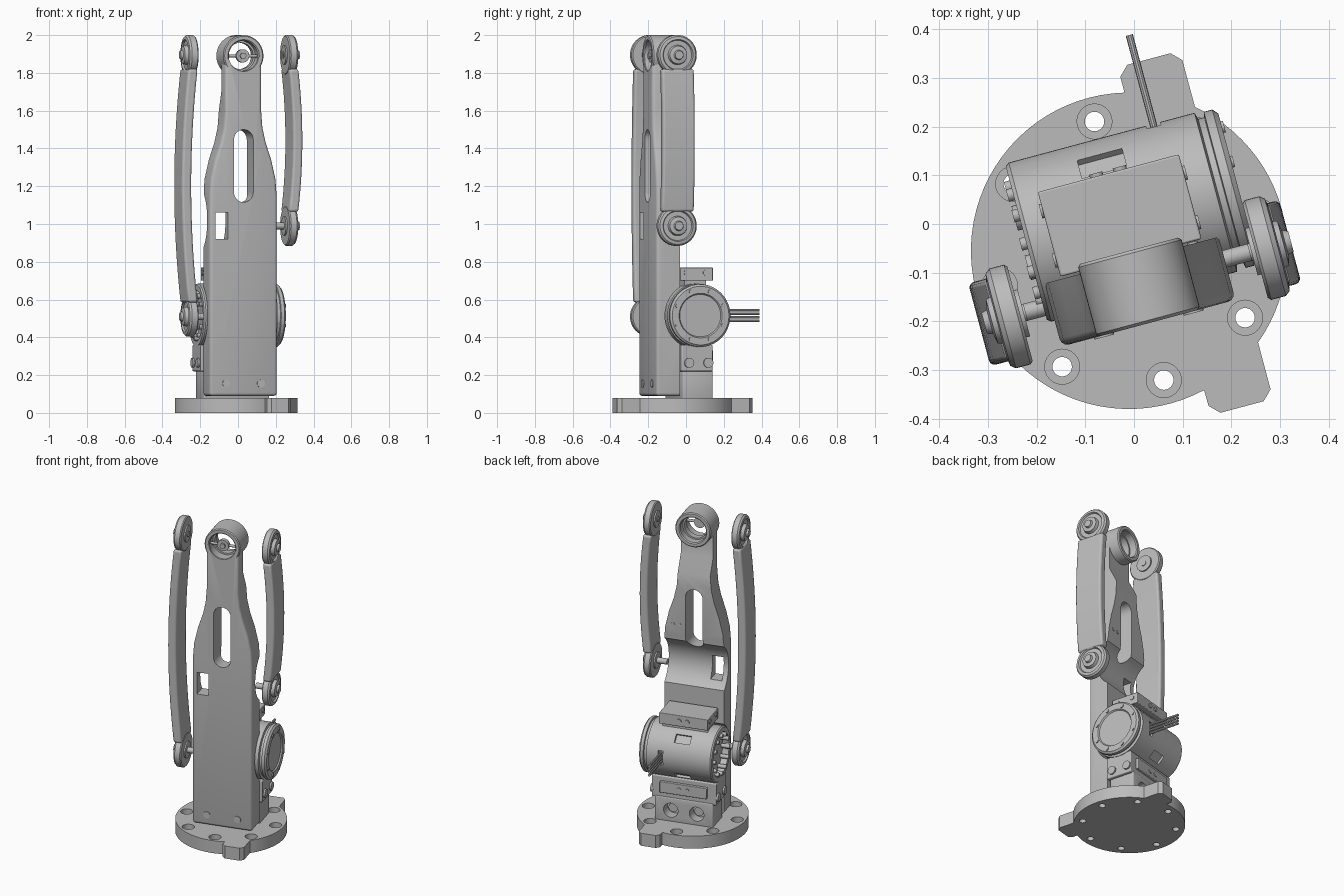
import bpy, bmesh
from math import sin, cos, pi, radians
from mathutils import Matrix

if "Cube" in bpy.data.objects:
    bpy.data.objects.remove(bpy.data.objects["Cube"], do_unlink=True)

grey = bpy.data.materials.new("light grey metal")
grey.use_nodes = True
colour = (0.5, 0.5, 0.5, 1)
grey.diffuse_color = colour
grey.node_tree.nodes["Principled BSDF"].inputs["Base Color"].default_value = colour

parts = []


def place(axis, t, a, b):
    """Point at t along the axis and (a, b) across it."""
    return {"x": (t, a, b), "y": (a, t, b), "z": (a, b, t)}[axis]


def make(name, bm, bevel=0):
    bmesh.ops.recalc_face_normals(bm, faces=bm.faces)
    mesh = bpy.data.meshes.new(name)
    bm.to_mesh(mesh)
    bm.free()
    mesh.materials.append(grey)
    ob = bpy.data.objects.new(name, mesh)
    bpy.context.collection.objects.link(ob)
    if bevel:
        mod = ob.modifiers.new("bevel", "BEVEL")
        mod.width, mod.segments = bevel, 3
        mod.limit_method, mod.angle_limit = "ANGLE", radians(40)
    parts.append(ob)
    return ob


def prism(name, axis, pts, lo, hi, bevel=0):
    bm = bmesh.new()
    ends = [[bm.verts.new(place(axis, t, *p)) for p in pts] for t in (lo, hi)]
    for ring in ends:
        bm.faces.new(ring)
    n = len(pts)
    for i in range(n):
        j = (i + 1) % n
        bm.faces.new((ends[0][i], ends[0][j], ends[1][j], ends[1][i]))
    return make(name, bm, bevel)


def box(name, x, y, z, bevel=0):
    return prism(name, "z", [(x[0], y[0]), (x[1], y[0]), (x[1], y[1]), (x[0], y[1])], *z, bevel)


def lathe(name, axis, centre, profile, closed=False, n=48):
    """Turn (radius, position) points about an axis."""
    bm = bmesh.new()
    rings = [[bm.verts.new(place(axis, t, centre[0] + r * cos(2 * pi * i / n),
                                 centre[1] + r * sin(2 * pi * i / n)))
              for i in range(n)] for r, t in profile]
    for a, b in zip(rings, rings[1:] + rings[:1] if closed else rings[1:]):
        for i in range(n):
            j = (i + 1) % n
            bm.faces.new((a[i], a[j], b[j], b[i]))
    if not closed:
        bm.faces.new(rings[0])
        bm.faces.new(rings[-1])
    return make(name, bm)


def cyl(name, axis, centre, r, lo, hi, n=32):
    return lathe(name, axis, centre, [(r, lo), (r, hi)], n=n)


def cut(ob, cutters):
    for c in cutters:
        mod = ob.modifiers.new("cut", "BOOLEAN")
        mod.operation, mod.solver, mod.object = "DIFFERENCE", "EXACT", c
    bpy.context.view_layer.update()
    mesh = bpy.data.meshes.new_from_object(ob.evaluated_get(bpy.context.evaluated_depsgraph_get()))
    ob.modifiers.clear()
    ob.data = mesh
    for c in cutters:
        parts.remove(c)
        bpy.data.objects.remove(c, do_unlink=True)


def arc(r, a, b, n):
    return [(r * cos(radians(a + (b - a) * i / n)), r * sin(radians(a + (b - a) * i / n)))
            for i in range(n + 1)]


# Round base with two square tabs and eight counterbored holes
tab = [(0.207, 0.35), (0.187, 0.37), (0.095, 0.37), (0.075, 0.35)]
outline = (arc(0.325, -50.4, 50.4, 24) + tab + arc(0.325, 76.7, 283.3, 48)
           + [(x, -y) for x, y in reversed(tab)])
base = prism("base", "z", outline, 0, 0.08)
holes = []
for x, y in arc(0.275, 0, 315, 7):
    holes.append(lathe("hole", "z", (x, y), [(0.02, -0.02), (0.02, 0.045), (0.036, 0.045), (0.036, 0.1)], n=24))
cut(base, holes)

# Upright arm: tapered outline, stepped back, slot and window
side = [(0.185, 0.09), (0.185, 1.15), (0.178, 1.24), (0.155, 1.34), (0.125, 1.43),
        (0.107, 1.51), (0.1, 1.6), (0.1, 1.89)]
arm = prism("arm", "y", side + [(-x, z) for x, z in reversed(side)], -0.154, 0.03, 0.016)
back = [(0.1, 0.05), (-0.025, 0.05), (-0.025, 1.17), (-0.02, 1.2), (-0.02, 1.6),
        (-0.07, 1.7), (-0.07, 2.1), (0.1, 2.1)]
slot = ([(x, z + 1.447) for x, z in arc(0.053, 0, 180, 12)]
        + [(x, z + 1.168) for x, z in arc(0.053, 180, 360, 12)])
cut(arm, [prism("back_cut", "x", back, -0.3, 0.3),
          cyl("motor_cut", "x", (0.07, 0.515), 0.178, -0.3, 0.3, 64),
          cyl("scoop_cut", "x", (0.07, 1.02), 0.17, -0.3, 0.3, 64),
          prism("slot_cut", "y", slot, -0.3, 0.3),
          box("window_cut", (-0.155, -0.085), (-0.3, 0.3), (0.92, 1.06)),
          cyl("boss_cut", "y", (0, 1.89), 0.082, -0.3, 0.3, 48)])
for s in (-1, 1):
    cyl("arm_front_bolt", "y", (s * 0.095, 0.155), 0.021, -0.158, -0.15)
    cyl("arm_back_bolt", "y", (0.11 + s * 0.02, 1.26), 0.011, -0.025, -0.016, 16)

# Ring at the top of the arm
lathe("boss", "y", (0, 1.89), [(0.104, -0.154), (0.11, -0.148), (0.11, -0.006), (0.104, 0),
                               (0.086, 0), (0.08, -0.006), (0.08, -0.148), (0.086, -0.154)], True)
lathe("boss_lip", "y", (0, 1.89), [(0.082, -0.09), (0.082, -0.05), (0.07, -0.05), (0.07, -0.09)], True)
cyl("boss_bolt", "y", (0, 1.89), 0.035, -0.14, -0.115)
cyl("boss_bolt_head", "y", (0, 1.89), 0.018, -0.15, -0.13, 6)
cyl("boss_pin", "x", (-0.125, 1.89), 0.008, -0.082, 0.082, 12)

# Motor with a flanged end, an open end and three pockets
MOTOR = (0.07, 0.515)
motor = lathe("motor", "x", MOTOR, [
    (0.02, -0.16), (0.135, -0.16), (0.135, -0.2), (0.163, -0.2), (0.169, -0.192),
    (0.169, 0.203), (0.155, 0.207), (0.155, 0.22), (0.166, 0.222), (0.166, 0.24),
    (0.155, 0.25), (0.118, 0.25), (0.112, 0.242), (0.02, 0.242)], n=64)


def pocket(angle, half, lo, hi):
    c, s = cos(radians(angle)), sin(radians(angle))
    corners = [(0.152, -half), (0.2, -half), (0.2, half), (0.152, half)]
    return prism("pocket", "x", [(MOTOR[0] + r * c - w * s, MOTOR[1] + r * s + w * c)
                                 for r, w in corners], lo, hi)


cut(motor, [pocket(45, 0.027, -0.055, 0.04), pocket(-45, 0.027, -0.055, 0.04),
            pocket(0, 0.045, 0.1, 0.13)])
for y, z in arc(0.12, 0, 330, 11):
    cyl("motor_stud", "x", (MOTOR[0] + y, MOTOR[1] + z), 0.013, -0.212, -0.155, 12)
for y, z in arc(0.136, 22.5, 337.5, 7):
    cyl("flange_bolt", "x", (MOTOR[0] + y, MOTOR[1] + z), 0.012, 0.245, 0.255, 12)

# Flat bundle of wires out of the motor
for i in range(4):
    cyl("wire", "y", (0.115, 0.487 + i * 0.019), 0.0075, 0.2, 0.428, 10)

# Motor brackets above and below, and the post they stand on
box("upper_bracket", (-0.15, 0.15), (-0.015, 0.165), (0.7, 0.77), 0.004)
box("upper_bracket_foot", (-0.14, 0.14), (0.01, 0.13), (0.65, 0.705))
box("lower_bracket", (-0.2, 0.2), (-0.02, 0.15), (0.22, 0.36), 0.006)
box("lower_ledge", (-0.145, 0.145), (0.1, 0.168), (0.26, 0.33), 0.004)
post = box("post", (-0.18, 0.18), (-0.01, 0.155), (0.07, 0.23), 0.006)
cut(post, [cyl("post_hole", "y", (s * 0.08, 0.15), 0.045, 0.09, 0.3) for s in (-1, 1)])
for s in (-1, 1):
    cyl("post_bolt", "y", (s * 0.08, 0.15), 0.028, 0.08, 0.115)
    for z in (0.295, 0.735):
        cyl("ledge_bolt", "y", (s * 0.025, z), 0.014, 0.16, 0.172, 16)
    for y in (0.02, 0.125):
        lo, hi = sorted((s * 0.145, s * 0.155))
        cyl("upper_side_bolt", "x", (y, 0.742), 0.015, lo, hi, 16)
        lo, hi = sorted((s * 0.19, s * 0.21))
        cyl("lower_side_bolt", "x", (y, 0.265), 0.026, lo, hi, 20)

# Two bowed links, each with a round bearing at both ends
AXIS_Y = -0.067
hub = [(0.1, 0.25), (0.106, 0.256), (0.106, 0.287), (0.098, 0.297), (0.082, 0.3),
       (0.077, 0.29), (0.052, 0.29), (0.047, 0.31), (0.026, 0.314), (0.022, 0.326)]
for side_name, s, low in (("left", 1, 0.99), ("right", -1, 0.51)):
    high = 1.895
    for end, z, inner in (("lower", low, 0.18), ("upper", high, 0.238)):
        pin = [(0.018, inner), (0.018, 0.242), (0.05, 0.242), (0.05, 0.25)]
        lathe(f"{side_name}_{end}_bearing", "x", (AXIS_Y, z), [(r, s * t) for r, t in pin + hub])
    z0, z1, n = low + 0.075, high - 0.075, 16
    outer = []
    for i in range(n + 1):
        f = i / n
        outer.append((s * (0.302 + 0.1 * (high - low) * f * (1 - f)), z0 + (z1 - z0) * f))
    inside = [(x - s * 0.052, z) for x, z in reversed(outer)]
    prism(f"{side_name}_link", "y", outer + inside, AXIS_Y - 0.088, AXIS_Y + 0.088, 0.012)

# Turn the whole assembly on its base and smooth the round surfaces
turn = Matrix.Translation((-0.01, -0.055, 0)) @ Matrix.Rotation(radians(15), 4, "Z")
bpy.ops.object.select_all(action="DESELECT")
for ob in parts:
    ob.matrix_world = turn
    ob.select_set(True)
bpy.context.view_layer.objects.active = base
bpy.ops.object.shade_smooth_by_angle(angle=radians(32))
